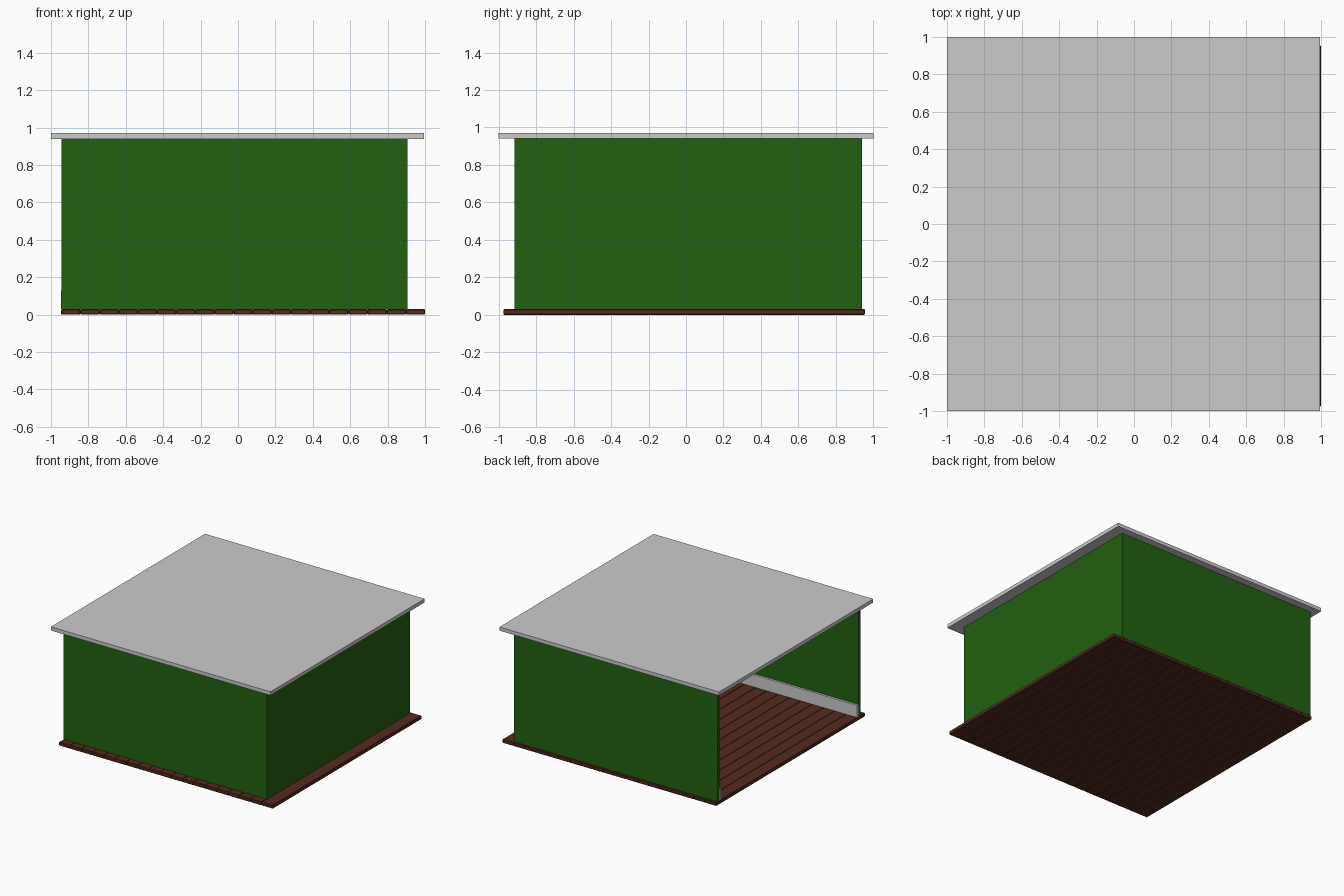
import bpy

if "Cube" in bpy.data.objects:
    bpy.data.objects.remove(bpy.data.objects["Cube"])


def material(name, rgb):
    m = bpy.data.materials.new(name)
    m.diffuse_color = (*rgb, 1)
    m.use_nodes = True
    m.node_tree.nodes["Principled BSDF"].inputs["Base Color"].default_value = m.diffuse_color
    return m


def box(name, lo, hi, mat=None, bevel=0):
    bpy.ops.mesh.primitive_cube_add(size=1, location=[(a + b) / 2 for a, b in zip(lo, hi)])
    ob = bpy.context.object
    ob.name = name
    ob.scale = [b - a for a, b in zip(lo, hi)]
    bpy.ops.object.transform_apply(location=False, rotation=False, scale=True)
    if mat:
        ob.data.materials.append(mat)
    if bevel:
        mod = ob.modifiers.new("Bevel", 'BEVEL')
        mod.width = bevel
        mod.segments = 1
    return ob


green = material("green_paint", (0.016, 0.12, 0.005))
wood = material("dark_wood", (0.09, 0.024, 0.013))

X0, X1 = -0.945, 0.905      # wall extents
Y0, Y1 = -0.915, 0.94
FLOOR, TOP = 0.03, 0.94
T = 0.025                   # wall thickness
B, BH = 0.018, 0.13         # baseboard thickness and top

# Floor planks running front to back
count = 19
w = (1.0 - X0) / count
for i in range(count):
    x = X0 + i * w
    box(f"floor_plank_{i + 1}", (x, -0.975, 0), (x + w, 0.955, FLOOR), wood, 0.004)

# Three walls, left side open
box("front_wall", (X0, Y0, FLOOR), (X1, Y0 + T, TOP), green)
box("back_wall", (X0, Y1 - T, FLOOR), (X1, Y1, TOP), green)
box("right_wall", (X1 - T, Y0 + T, FLOOR), (X1, Y1 - T, TOP), green)

# Baseboards inside the walls
box("front_baseboard", (X0, Y0 + T, FLOOR), (X1 - T, Y0 + T + B, BH))
box("back_baseboard", (X0, Y1 - T - B, FLOOR), (X1 - T, Y1 - T, BH))
box("right_baseboard", (X1 - T - B, Y0 + T + B, FLOOR), (X1 - T, Y1 - T - B, BH))

# Flat roof slab
box("roof", (-1, -1, TOP), (0.995, 1, 0.97))
